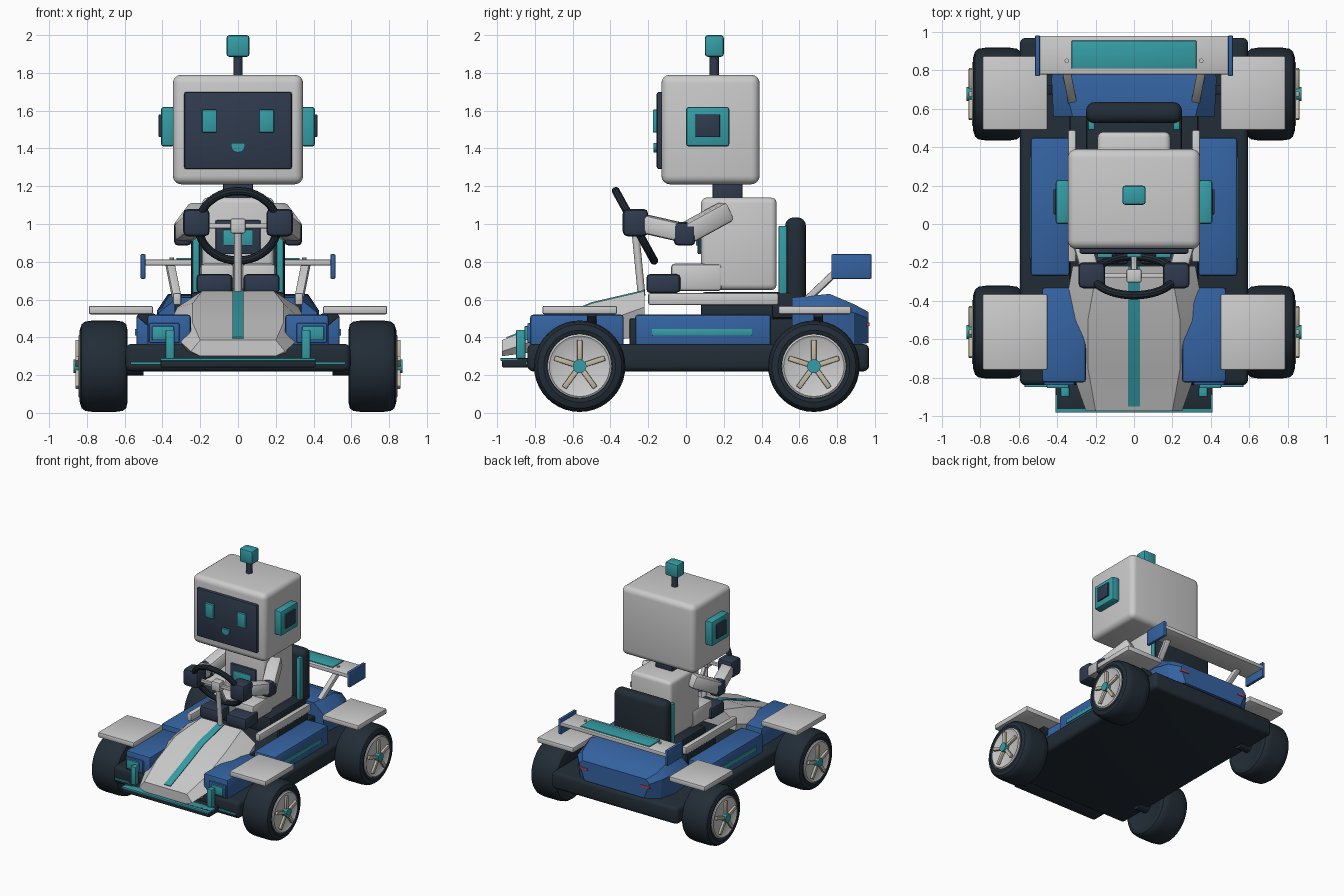
import bpy, bmesh
from math import cos, sin, pi, tau
from mathutils import Vector, Matrix

if "Cube" in bpy.data.objects:
    bpy.data.objects.remove(bpy.data.objects["Cube"])

COLORS = {"dark": (.016, .026, .037), "navy": (.028, .043, .075), "blue": (.035, .125, .36),
          "teal": (.035, .34, .38), "beige": (.55, .50, .38), "red": (.55, .06, .09)}
MATS = {}
for n, c in COLORS.items():
    MATS[n] = bpy.data.materials.new(n)
    MATS[n].diffuse_color = (*c, 1)


def finish(name, bm, col=None, mirror=False):
    bmesh.ops.recalc_face_normals(bm, faces=bm.faces)
    me = bpy.data.meshes.new(name)
    bm.to_mesh(me)
    bm.free()
    ob = bpy.data.objects.new(name, me)
    bpy.context.collection.objects.link(ob)
    if col:
        me.materials.append(MATS[col])
    if mirror:
        ob.modifiers.new("mirror", 'MIRROR')
    return ob


def bevel(bm, w, seg):
    if w:
        bmesh.ops.bevel(bm, geom=bm.edges[:], offset=w, segments=seg, profile=.5, affect='EDGES')


def box(name, x, y, z, col=None, bev=.01, seg=2, mirror=False):
    """Box from (min, max) ranges; mirror makes the -x twin."""
    bm = bmesh.new()
    bmesh.ops.create_cube(bm, size=1)
    for v in bm.verts:
        v.co = Vector([(r[0] + r[1]) / 2 + c * (r[1] - r[0]) for r, c in zip((x, y, z), v.co)])
    bevel(bm, bev, seg)
    return finish(name, bm, col, mirror)


def beam(name, p, q, w, h, col=None, bev=.01, mirror=False):
    """Bevelled square bar between two points."""
    p, q = Vector(p), Vector(q)
    d = q - p
    bm = bmesh.new()
    bmesh.ops.create_cube(bm, size=1)
    bmesh.ops.scale(bm, vec=(w, h, d.length), verts=bm.verts)
    bevel(bm, bev, 2)
    bm.transform(Matrix.Translation((p + q) / 2) @ d.to_track_quat('Z', 'Y').to_matrix().to_4x4())
    return finish(name, bm, col, mirror)


def rod(name, p, q, r, col=None, mirror=False, n=16):
    p, q = Vector(p), Vector(q)
    d = q - p
    bm = bmesh.new()
    bmesh.ops.create_cone(bm, cap_ends=True, segments=n, radius1=r, radius2=r, depth=d.length)
    bm.transform(Matrix.Translation((p + q) / 2) @ d.to_track_quat('Z', 'Y').to_matrix().to_4x4())
    return finish(name, bm, col, mirror)


def loft(name, rings, col=None, closed=False):
    """Skin between rings of points; ends capped unless closed."""
    bm = bmesh.new()
    vs = [[bm.verts.new(p) for p in r] for r in rings]
    n = len(vs[0])
    pairs = list(zip(vs, vs[1:])) + ([(vs[-1], vs[0])] if closed else [])
    for a, b in pairs:
        for i in range(n):
            bm.faces.new((a[i], a[(i + 1) % n], b[(i + 1) % n], b[i]))
    if not closed:
        bm.faces.new(vs[0])
        bm.faces.new(vs[-1])
    return finish(name, bm, col)


def hull_rings(secs):
    """Six-sided sections: y, (half width, z) low, mid, top."""
    return [[(w, y, z) for w, z in s] + [(-w, y, z) for w, z in reversed(s)] for y, *s in secs]


def lathe_x(name, profile, cy, cz, col, n=40):
    rings = [[(x, cy + r * cos(tau * i / n), cz + r * sin(tau * i / n)) for i in range(n)]
             for r, x in profile]
    ob = loft(name, rings, col)
    ob.modifiers.new("mirror", 'MIRROR')


# wheels
for end, cy in (("front", -.563), ("rear", .677)):
    cz = .247
    lathe_x(end + "_tyre", [(.15, .60), (.19, .585), (.222, .592), (.236, .61), (.242, .65), (.242, .77),
                            (.236, .81), (.222, .828), (.19, .838), (.172, .832), (.168, .81)], cy, cz, "dark")
    lathe_x(end + "_rim", [(.172, .80), (.170, .838), (.16, .845), (.145, .836), (.03, .836)], cy, cz, None)
    for k in range(5):
        a = pi / 2 + tau * k / 5
        d = Vector((0, cos(a), sin(a)))
        c = Vector((.85, cy, cz))
        beam(f"{end}_spoke_{k}", c + d * .03, c + d * .14, .022, .028, "beige", .005, True)
    rod(end + "_hub", (.83, cy, cz), (.872, cy, cz), .036, "teal", True, 20)
    rod(end + "_axle", (.5, cy, cz), (.62, cy, cz), .05, "dark", True)

# chassis and front splitter
box("chassis", (-.595, .595), (-.84, .97), (.22, .365), "dark", .03, 3)
box("cockpit_tub", (-.335, .335), (-.3, .6), (.35, .50), "dark")
box("front_splitter", (-.41, .41), (-.975, -.83), (.24, .29), "dark")
box("splitter_strip", (-.41, .41), (-.982, -.89), (.276, .29), "teal", .003)
box("bumper_strip", (-.57, .57), (-.85, -.83), (.255, .27), "teal", .003)

# nose
loft("nose", hull_rings([
    (-.975, (.20, .30), (.25, .325), (.20, .385)),
    (-.75, (.29, .33), (.33, .40), (.24, .475)),
    (-.50, (.32, .38), (.37, .46), (.24, .58)),
    (-.22, (.30, .40), (.32, .56), (.19, .645))]))
loft("nose_stripe", [[(x, y, z + h) for x, h in ((-.03, -.01), (.03, -.01), (.03, .006), (-.03, .006))]
                     for y, z in ((-.95, .395), (-.75, .475), (-.5, .58), (-.22, .645))], "teal")

# front boxes, lamps, fenders and side pods
box("front_box", (.25, .48), (-.825, -.33), (.35, .52), "blue", .015, mirror=True)
box("lamp_housing", (.31, .47), (-.84, -.8), (.37, .475), "blue", .006, mirror=True)
box("headlamp", (.34, .455), (-.855, -.82), (.385, .46), "teal", .006, mirror=True)
box("nose_fin", (.337, .383), (-.90, -.85), (.28, .44), "teal", .006, mirror=True)
box("side_pod", (.335, .538), (-.27, .45), (.35, .52), "blue", .015, mirror=True)
box("pod_stripe", (.53, .545), (-.18, .35), (.41, .445), "teal", .003, mirror=True)
box("front_fender", (.45, .79), (-.76, -.365), (.522, .567), None, .01, mirror=True)
box("rear_fender", (.45, .79), (.49, .875), (.522, .567), None, .01, mirror=True)
beam("front_fender_mount", (.44, -.5, .46), (.52, -.5, .53), .05, .05, "dark", .005, True)
beam("rear_fender_mount", (.36, .7, .46), (.52, .7, .53), .05, .05, "dark", .005, True)
box("cockpit_rail", (.30, .345), (-.2, .49), (.57, .635), None, .012, mirror=True)
box("rail_support", (.31, .335), (.08, .46), (.48, .58), "dark", .005, mirror=True)

# rear body
loft("rear_body", hull_rings([
    (.56, (.40, .36), (.42, .53), (.32, .61)),
    (.76, (.42, .36), (.43, .54), (.37, .63)),
    (.89, (.38, .36), (.40, .53), (.35, .575)),
    (.965, (.28, .37), (.33, .50), (.30, .535))]), "blue")
box("tail_lamp", (.25, .33), (.935, .972), (.46, .478), "red", .003, mirror=True)

# rear wing
box("wing", (-.5, .5), (.78, .98), (.78, .812), None, .006)
box("wing_panel", (-.325, .325), (.81, .955), (.80, .82), "teal", .003)
box("wing_end_plate", (.49, .515), (.77, .982), (.71, .84), "blue", .005, mirror=True)
beam("wing_strut", (.32, .63, .59), (.36, .84, .79), .045, .035, None, .005, True)
rod("wing_bolt", (.35, .85, .80), (.35, .85, .822), .012, None, True, 10)

# seat
box("seat_base", (-.25, .25), (.08, .60), (.50, .64), "dark", .02)
box("seat_back", (-.25, .25), (.525, .635), (.58, 1.035), "dark", .045, 4)
box("seat_trim", (.205, .24), (.49, .535), (.60, .99), "teal", .006, mirror=True)

# robot head
box("head", (-.345, .345), (-.13, .39), (1.21, 1.79), None, .045, 4)
box("face_screen", (-.285, .285), (-.155, -.10), (1.29, 1.70), "navy", .012)
box("eye", (.113, .19), (-.175, -.15), (1.485, 1.605), "teal", .003, mirror=True)
loft("mouth", [[(.037, y, 1.43)] + [(.037 * cos(pi * i / 10), y, 1.415 - .036 * sin(pi * i / 10))
                for i in range(11)] + [(-.037, y, 1.43)] for y in (-.172, -.15)], "teal")
box("ear", (.335, .408), (0, .23), (1.41, 1.62), "teal", .015, mirror=True)
box("ear_cap", (.39, .42), (.05, .18), (1.46, 1.58), "navy", .005, mirror=True)
rod("antenna_stem", (0, .15, 1.77), (0, .15, 1.9), .025, "navy")
box("antenna_tip", (-.061, .061), (.10, .20), (1.885, 2.0), "teal", .015)
box("neck", (-.08, .08), (.14, .30), (1.12, 1.23), "navy", .01)

# robot torso and legs
box("torso", (-.19, .19), (.08, .48), (.65, 1.14), None, .03, 3)
box("chest_panel", (-.12, .12), (.062, .10), (.84, 1.02), "navy", .008)
box("chest_light", (-.08, .08), (.052, .08), (.885, .97), "teal", .004)
box("thigh", (.02, .20), (-.08, .19), (.645, .79), None, .02, mirror=True)
box("foot", (.03, .22), (-.21, -.03), (.635, .735), "navy", .02, mirror=True)

# robot arms
beam("upper_arm", (.20, .22, 1.07), (.29, .0, .95), .11, .11, None, .02, True)
box("elbow", (.245, .34), (-.065, .05), (.885, 1.01), "navy", .025, mirror=True)
beam("forearm", (.29, -.02, .955), (.23, -.24, 1.005), .10, .10, None, .02, True)
box("hand", (.15, .29), (-.335, -.2), (.935, 1.08), "navy", .025, mirror=True)

# steering wheel and column
c, u = Vector((0, -.27, .99)), Vector((0, -.22, .40)).normalized()
nrm = Vector((0, -u.z, u.y))
N, M, R, r = 40, 10, .21, .022
rings = []
for i in range(N):
    d = Vector((cos(tau * i / N), 0, 0)) + u * sin(tau * i / N)
    rings.append([c + d * (R + r * cos(tau * j / M)) + nrm * r * sin(tau * j / M) for j in range(M)])
loft("steering_wheel", rings, "dark", closed=True)
beam("wheel_cross_spoke", c - Vector((.2, 0, 0)), c + Vector((.2, 0, 0)), .025, .025, None, .004)
beam("wheel_lower_spoke", c, c - u * .2, .03, .02, None, .004)
box("wheel_hub", (-.04, .04), (-.305, -.235), (.95, 1.03), None, .01)
rod("steering_column", (0, -.27, .98), (0, -.235, .62), .02)

# smooth rounded parts, keep hard edges
bpy.ops.object.select_all(action='SELECT')
bpy.context.view_layer.objects.active = bpy.context.selected_objects[0]
bpy.ops.object.shade_smooth_by_angle(angle=.55)

for m in bpy.data.materials:
    if m.users and not m.is_grease_pencil:
        m.use_nodes = True
        m.node_tree.nodes["Principled BSDF"].inputs["Base Color"].default_value = m.diffuse_color
